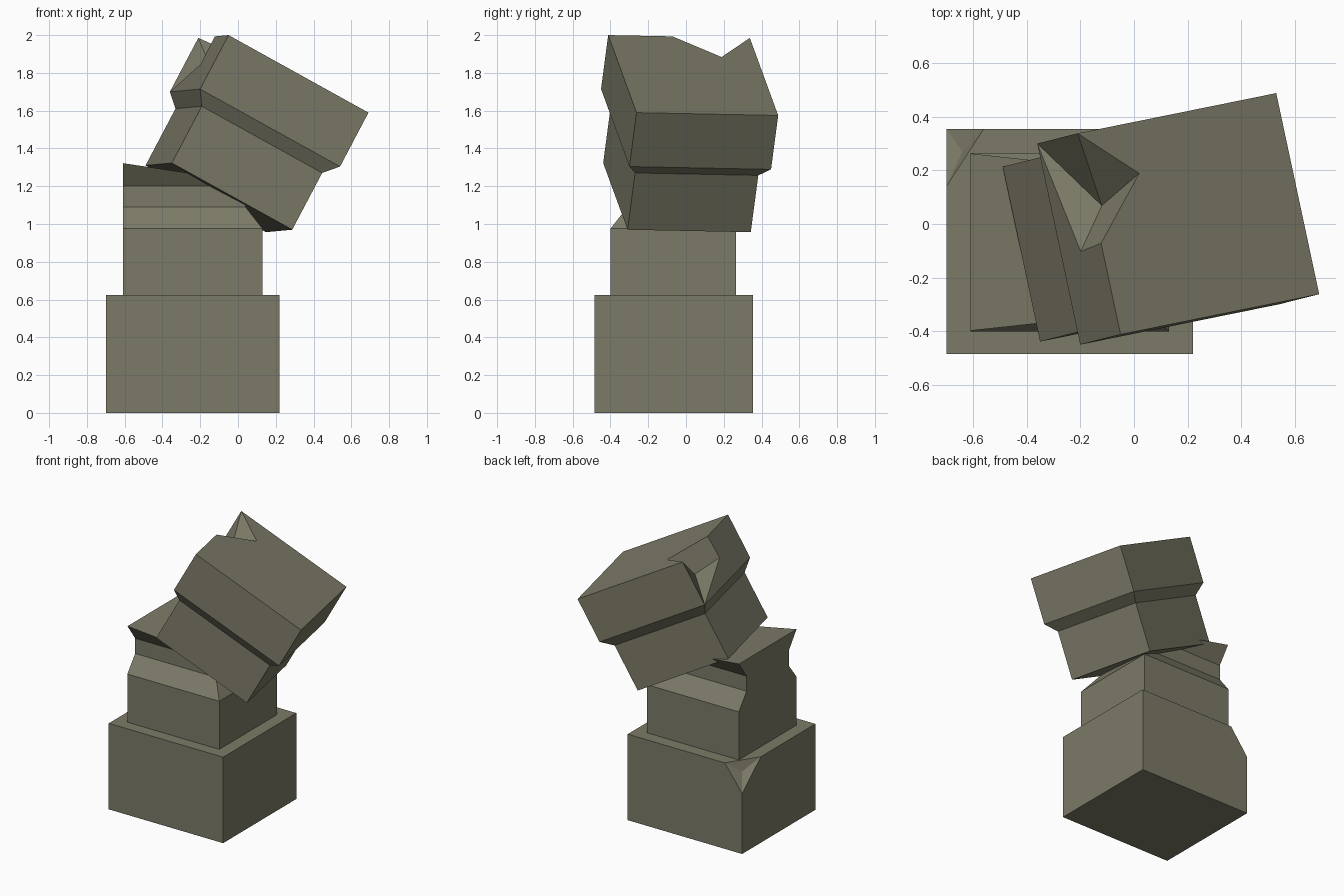
import bpy, bmesh
from mathutils import Vector, Matrix

if "Cube" in bpy.data.objects:
    bpy.data.objects.remove(bpy.data.objects["Cube"])

stone = bpy.data.materials.new("olive_grey_stone")
stone.diffuse_color = (0.202, 0.195, 0.136, 1)
stone.use_nodes = True
stone.node_tree.nodes["Principled BSDF"].inputs["Base Color"].default_value = stone.diffuse_color


def ring(x0, x1, y0, y1, z):
    """Four corners: front left, front right, back right, back left."""
    return [(x0, y0, z), (x1, y0, z), (x1, y1, z), (x0, y1, z)]


def make_object(name, verts, faces, cut=None, matrix=None):
    bm = bmesh.new()
    vs = [bm.verts.new(v) for v in verts]
    for f in faces:
        bm.faces.new([vs[i] for i in f])
    if cut:
        geom = bm.verts[:] + bm.edges[:] + bm.faces[:]
        res = bmesh.ops.bisect_plane(bm, geom=geom, plane_co=cut[0], plane_no=cut[1],
                                     clear_outer=True)
        edges = [e for e in res["geom_cut"] if isinstance(e, bmesh.types.BMEdge)]
        bmesh.ops.edgeloop_fill(bm, edges=edges)
    bmesh.ops.recalc_face_normals(bm, faces=bm.faces[:])
    if matrix:
        bm.transform(matrix)
    me = bpy.data.meshes.new(name)
    bm.to_mesh(me)
    bm.free()
    me.materials.append(stone)
    ob = bpy.data.objects.new(name, me)
    bpy.context.collection.objects.link(ob)
    return ob


def sides(n):
    """Quads joining n stacked four-corner rings."""
    return [(4*k + i, 4*k + (i+1) % 4, 4*k + 4 + (i+1) % 4, 4*k + 4 + i)
            for k in range(n - 1) for i in range(4)]


# Base block with a chipped back left top corner
v = ring(-.70, .22, -.485, .355, 0) + ring(-.70, .22, -.485, .355, .625)
v[7] = (-.70, .355, .44)                       # chip on the vertical edge
v += [(-.56, .355, .625), (-.70, .14, .625), (-.64, .27, .55)]
make_object("base_block", v, [
    (3, 2, 1, 0), (0, 1, 5, 4), (1, 2, 6, 5), (2, 3, 7, 8, 6), (3, 0, 4, 9, 7),
    (4, 5, 6, 8, 9), (8, 9, 10), (8, 10, 7), (9, 10, 7)])

# Standing shaft, pinched on three sides, broken off along a slope
levels = [(.60, 0), (.975, 0), (1.09, .09), (1.20, .09), (1.325, 0)]
v = []
for z, d in levels:
    v += ring(-.61, .13 - d, -.40 + d, .265 - d, z)
n = len(levels)
make_object("broken_shaft", v, sides(n) + [(3, 2, 1, 0), tuple(range(4*n - 4, 4*n))],
            cut=(Vector((-.61, 0, 1.322)), Vector((.15, 0, 1))))

# Fallen top: tilted frame, origin at the front left top corner of the capital
ax = Vector((.74, .15, -.41)).normalized()
ay = Vector((-.16, .75, -.015))
ay = (ay - ay.dot(ax) * ax).normalized()
az = ax.cross(ay)
tilt = Matrix((ax, ay, az)).transposed().to_4x4()
tilt.translation = (-.05, -.412, 2.0)

W, D = .86, .767
v = (ring(.06, W - .06, .05, D - .05, -.737) + ring(.06, W - .06, .05, D - .05, -.395)
     + ring(0, W, 0, D, -.325) + ring(0, W, 0, D, 0))
# notch: top edge, top face, left face, deepest point
v += [(0, .348, 0), (.22, .575, 0), (0, .337, -.169), (.133, .489, -.178)]
make_object("tilted_capital", v, sides(4)[:11] + [
    (3, 2, 1, 0), (12, 13, 14, 15, 17, 16), (8, 12, 16, 18, 11),
    (16, 17, 19, 18), (18, 19, 11), (11, 19, 15), (15, 19, 17)], matrix=tilt)
